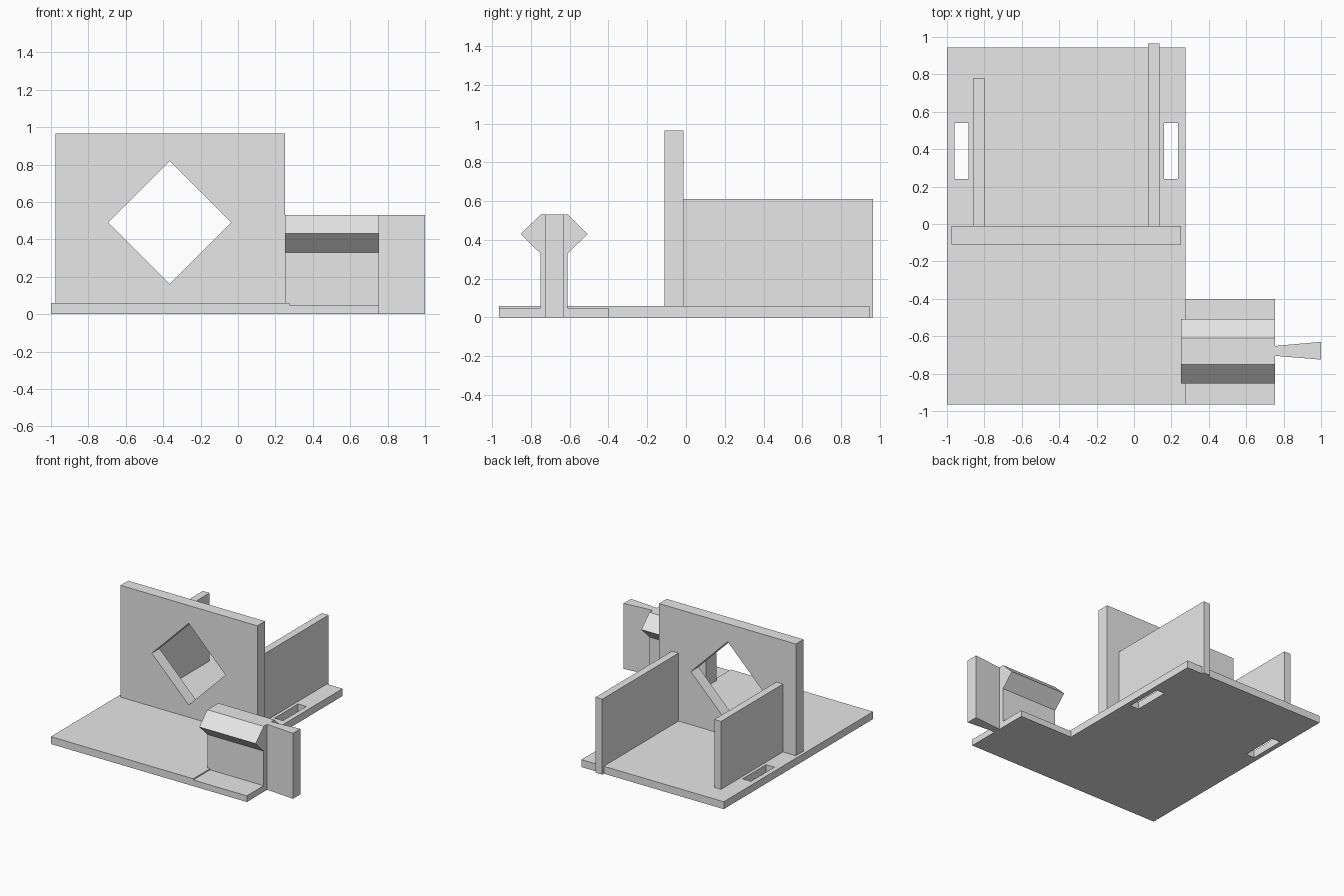
import bpy, bmesh
from mathutils import Vector

cube = bpy.data.objects.get("Cube")
if cube:
    bpy.data.objects.remove(cube, do_unlink=True)

grey = bpy.data.materials.new("light grey")
grey.use_nodes = True
COLOR = (0.8, 0.8, 0.8, 1)
grey.diffuse_color = COLOR
grey.node_tree.nodes["Principled BSDF"].inputs["Base Color"].default_value = COLOR


def prism(name, outline, sweep):
    """Flat polygon of 3D points, extruded along a vector."""
    bm = bmesh.new()
    face = bm.faces.new([bm.verts.new(p) for p in outline])
    ext = bmesh.ops.extrude_face_region(bm, geom=[face])
    top = [v for v in ext["geom"] if isinstance(v, bmesh.types.BMVert)]
    bmesh.ops.translate(bm, verts=top, vec=Vector(sweep))
    bmesh.ops.recalc_face_normals(bm, faces=bm.faces)
    mesh = bpy.data.meshes.new(name)
    bm.to_mesh(mesh)
    bm.free()
    mesh.materials.append(grey)
    obj = bpy.data.objects.new(name, mesh)
    bpy.context.collection.objects.link(obj)
    return obj


def box(name, x, y, z):
    outline = [(x[0], y[0], z[0]), (x[1], y[0], z[0]), (x[1], y[1], z[0]), (x[0], y[1], z[0])]
    return prism(name, outline, (0, 0, z[1] - z[0]))


def cut(target, cutter):
    mod = target.modifiers.new("cut", 'BOOLEAN')
    mod.operation = 'DIFFERENCE'
    mod.solver = 'EXACT'
    mod.object = cutter
    bpy.context.view_layer.objects.active = target
    bpy.ops.object.modifier_apply(modifier=mod.name)
    bpy.data.objects.remove(cutter, do_unlink=True)


# Base plate with two slots, and the lower side plate
base = box("base_plate", (-1, 0.275), (-0.965, 0.945), (0, 0.06))
for x in (-0.96, 0.16):
    cut(base, box("slot_cutter", (x, x + 0.075), (0.24, 0.54), (-0.1, 0.2)))
box("side_plate", (0.275, 0.755), (-0.965, -0.4), (0, 0.05))

# Front wall with a diamond window
wall = box("front_wall", (-0.975, 0.25), (-0.11, -0.012), (0.06, 0.965))
cx, cz, r = -0.365, 0.49, 0.33
diamond = [(cx - r, -0.3, cz), (cx, -0.3, cz - r), (cx + r, -0.3, cz), (cx, -0.3, cz + r)]
cut(wall, prism("window_cutter", diamond, (0, 0.5, 0)))

# Rear side walls; the longer one overhangs the base
box("right_rear_wall", (-0.86, -0.80), (-0.012, 0.78), (0.06, 0.61))
box("left_rear_wall", (0.075, 0.135), (-0.012, 0.965), (0, 0.61))

# Rail with a bevelled head
half = [(0.07, 0.05), (0.07, 0.33), (0.173, 0.43), (0.07, 0.53)]
section = half + [(-y, z) for y, z in reversed(half)]
prism("rail", [(0.25, y - 0.68, z) for y, z in section], (0.505, 0, 0))

# Flared handle at the end of the rail
flare = [(0.755, -0.705), (1, -0.725), (1, -0.63), (0.755, -0.652)]
prism("handle", [(x, y, 0) for x, y in flare], (0, 0, 0.53))
